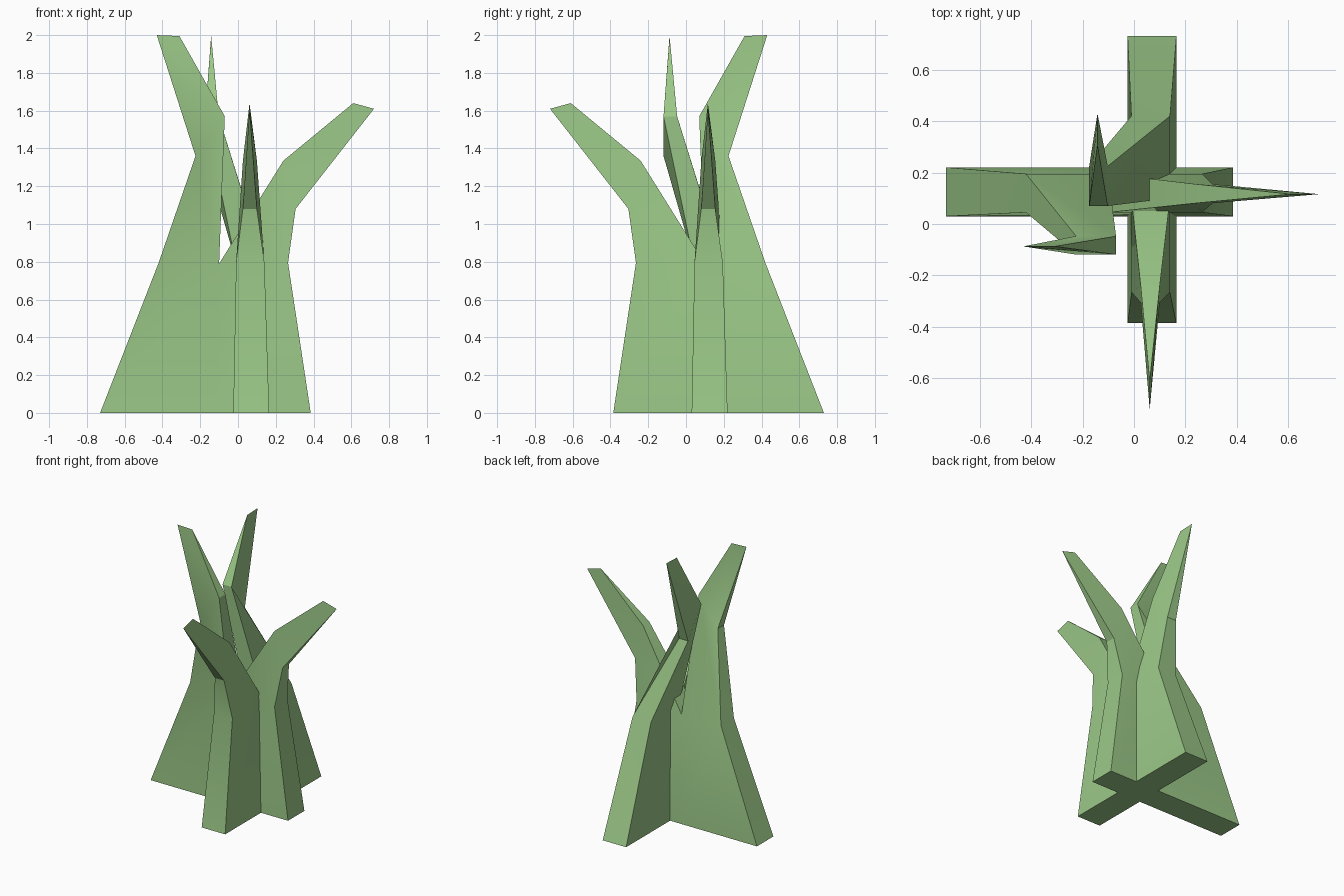
import bpy
import bmesh
import math

cube = bpy.data.objects.get("Cube")
if cube:
    bpy.data.objects.remove(cube, do_unlink=True)

GREEN = (0.33, 0.58, 0.245, 1)
leaf = bpy.data.materials.new("leaf green")
leaf.use_nodes = True
leaf.diffuse_color = GREEN
leaf.node_tree.nodes["Principled BSDF"].inputs["Base Color"].default_value = GREEN

# Blade sections: thickness centre (y) and half thickness
base, waist = (0.125, 0.095), (0.12, 0.075)
low_bend, low_tip = (0.118, 0.037), (0.116, 0)
high_bend, high_tip = (-0.083, 0.036), (-0.087, 0)

# Forked outline: x, z, section
outline = [
    (-0.73, 0, base), (-0.12, 0, base), (0.385, 0, base),
    (0.265, 0.795, waist), (0.305, 1.08, low_bend),
    (0.72, 1.61, low_tip), (0.61, 1.64, low_tip),
    (0.24, 1.335, low_bend), (-0.1, 0.79, waist),
    (-0.07, 1.57, high_bend), (-0.31, 1.995, high_tip),
    (-0.43, 2.0, high_tip), (-0.225, 1.36, high_bend),
    (-0.42, 0.795, waist),
]
panels = [(0, 1, 8, 13), (1, 2, 3, 8), (3, 4, 7, 8),
          (4, 5, 6, 7), (8, 9, 12, 13), (9, 10, 11, 12)]


def forked_blade(name, location, turn):
    bm = bmesh.new()
    front = [bm.verts.new((x, c - h, z)) for x, z, (c, h) in outline]
    back = [bm.verts.new((x, c + h, z)) for x, z, (c, h) in outline]
    # Broad sides, then the rim joining them
    for p in panels:
        bm.faces.new([front[i] for i in p])
        bm.faces.new([back[i] for i in reversed(p)])
    n = len(outline)
    for i in range(n):
        j = (i + 1) % n
        bm.faces.new((front[j], front[i], back[i], back[j]))
    # Close the knife-edge tips
    bmesh.ops.remove_doubles(bm, verts=bm.verts[:], dist=0.0005)
    bmesh.ops.recalc_face_normals(bm, faces=bm.faces[:])
    mesh = bpy.data.meshes.new(name)
    bm.to_mesh(mesh)
    bm.free()
    mesh.materials.append(leaf)
    obj = bpy.data.objects.new(name, mesh)
    bpy.context.collection.objects.link(obj)
    obj.location = location
    obj.rotation_euler.z = turn
    bpy.ops.object.select_all(action='DESELECT')
    obj.select_set(True)
    bpy.context.view_layer.objects.active = obj
    bpy.ops.object.shade_smooth_by_angle(angle=math.radians(30))


# Two crossing blades, a quarter turn apart
forked_blade("side_blade", (0, 0, 0), 0)
forked_blade("front_back_blade", (-0.055, 0, 0), -math.pi / 2)
